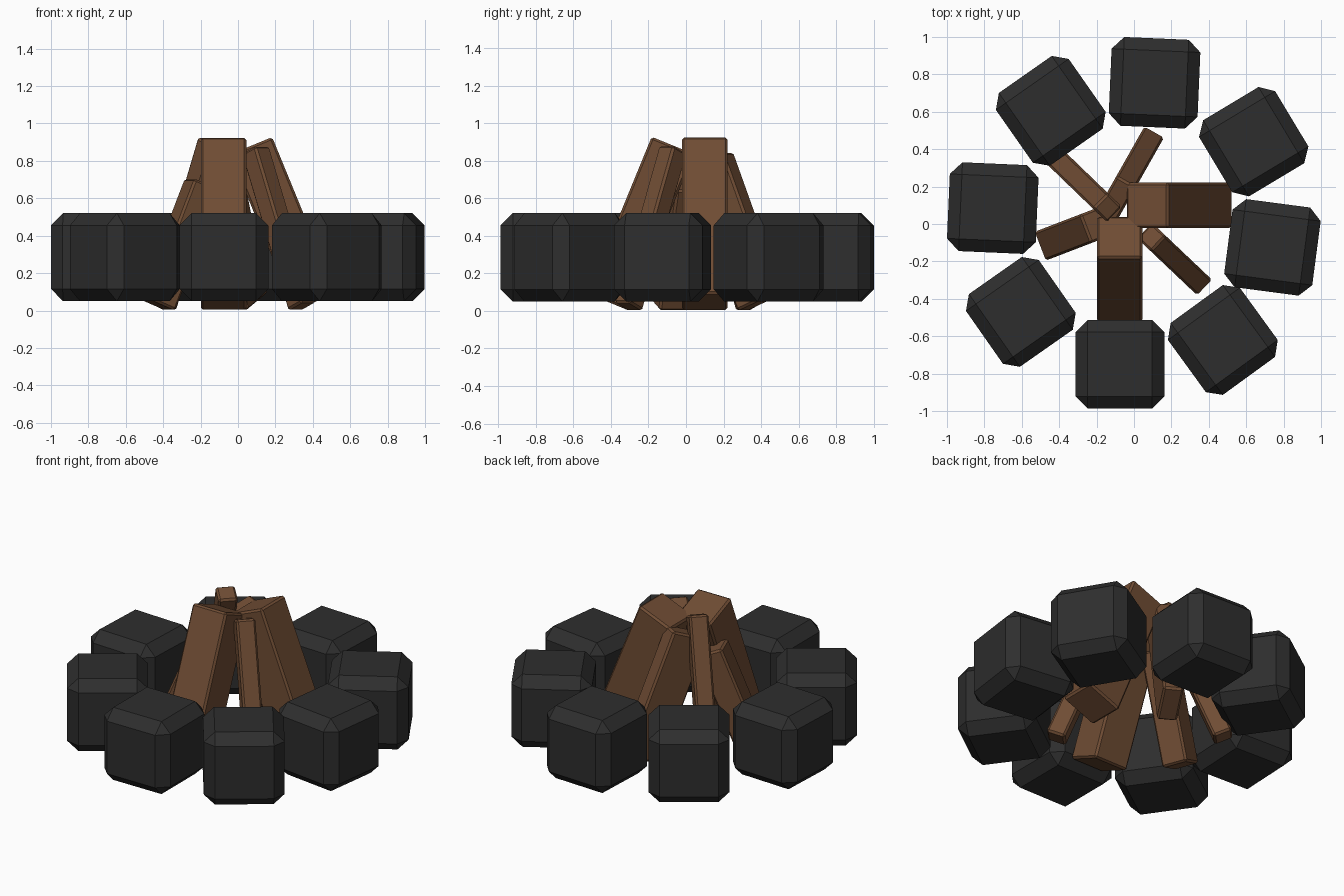
import bpy, bmesh
from math import sin, cos, radians
from mathutils import Matrix, Vector

if "Cube" in bpy.data.objects:
    bpy.data.objects.remove(bpy.data.objects["Cube"])


def material(name, rgb):
    m = bpy.data.materials.new(name)
    m.diffuse_color = (*rgb, 1)
    m.use_nodes = True
    m.node_tree.nodes["Principled BSDF"].inputs["Base Color"].default_value = m.diffuse_color
    return m


WOOD = material("wood", (0.16, 0.073, 0.034))
STONE = material("stone", (0.027, 0.027, 0.027))


def bevelled_box(name, size, matrix, bevel, mat):
    bm = bmesh.new()
    bmesh.ops.create_cube(bm, size=1)
    bmesh.ops.scale(bm, vec=size, verts=bm.verts)
    bmesh.ops.bevel(bm, geom=bm.edges[:], offset=bevel, segments=1,
                    affect='EDGES', profile=0.5)
    me = bpy.data.meshes.new(name)
    bm.to_mesh(me)
    bm.free()
    me.materials.append(mat)
    ob = bpy.data.objects.new(name, me)
    ob.matrix_world = matrix
    bpy.context.collection.objects.link(ob)
    return ob


# Ring of chamfered stones: x, y, turn in degrees
stones = [(0.11, 0.755, -2.5), (0.64, 0.44, 31), (0.74, -0.125, -7.5),
          (0.475, -0.62, 36), (-0.075, -0.75, 0), (-0.605, -0.47, 35),
          (-0.755, 0.085, -2.5), (-0.445, 0.605, 35)]
for i, (x, y, turn) in enumerate(stones, 1):
    m = Matrix.Translation((x, y, 0.285)) @ Matrix.Rotation(radians(turn), 4, 'Z')
    bevelled_box(f"ring_stone_{i}", (0.475, 0.475, 0.47), m, 0.065, STONE)

# Logs leaning inward; (x, y) is the middle of the outer bottom edge
LEAN = radians(22.3)


def log(name, x, y, azimuth, width, depth, top):
    a = radians(azimuth)
    s, c = sin(LEAN), cos(LEAN)
    out = Vector((cos(a), sin(a), 0))
    side = Vector((-sin(a), cos(a), 0))
    z = Vector((0, 0, 1))
    along = z * c - out * s
    outward = out * c + z * s
    bottom = depth * s
    length = (top - bottom) / c
    centre = Vector((x, y, bottom)) - outward * depth / 2 + along * length / 2
    rot = Matrix((outward, side, along)).transposed().to_4x4()
    bevelled_box(name, (depth, width, length), Matrix.Translation(centre) @ rot,
                 0.012, WOOD)


log("front_log", -0.077, -0.525, -90, 0.243, 0.243, 0.927)
log("right_log", 0.525, 0.1, 0, 0.243, 0.243, 0.927)
log("back_log", 0.11, 0.495, 60.5, 0.12, 0.243, 0.845)
log("back_left_log", -0.44, 0.375, 136, 0.115, 0.115, 0.927)
log("front_right_log", 0.38, -0.342, -43.5, 0.115, 0.115, 0.88)
log("left_log", -0.505, -0.12, 201, 0.165, 0.165, 0.705)
